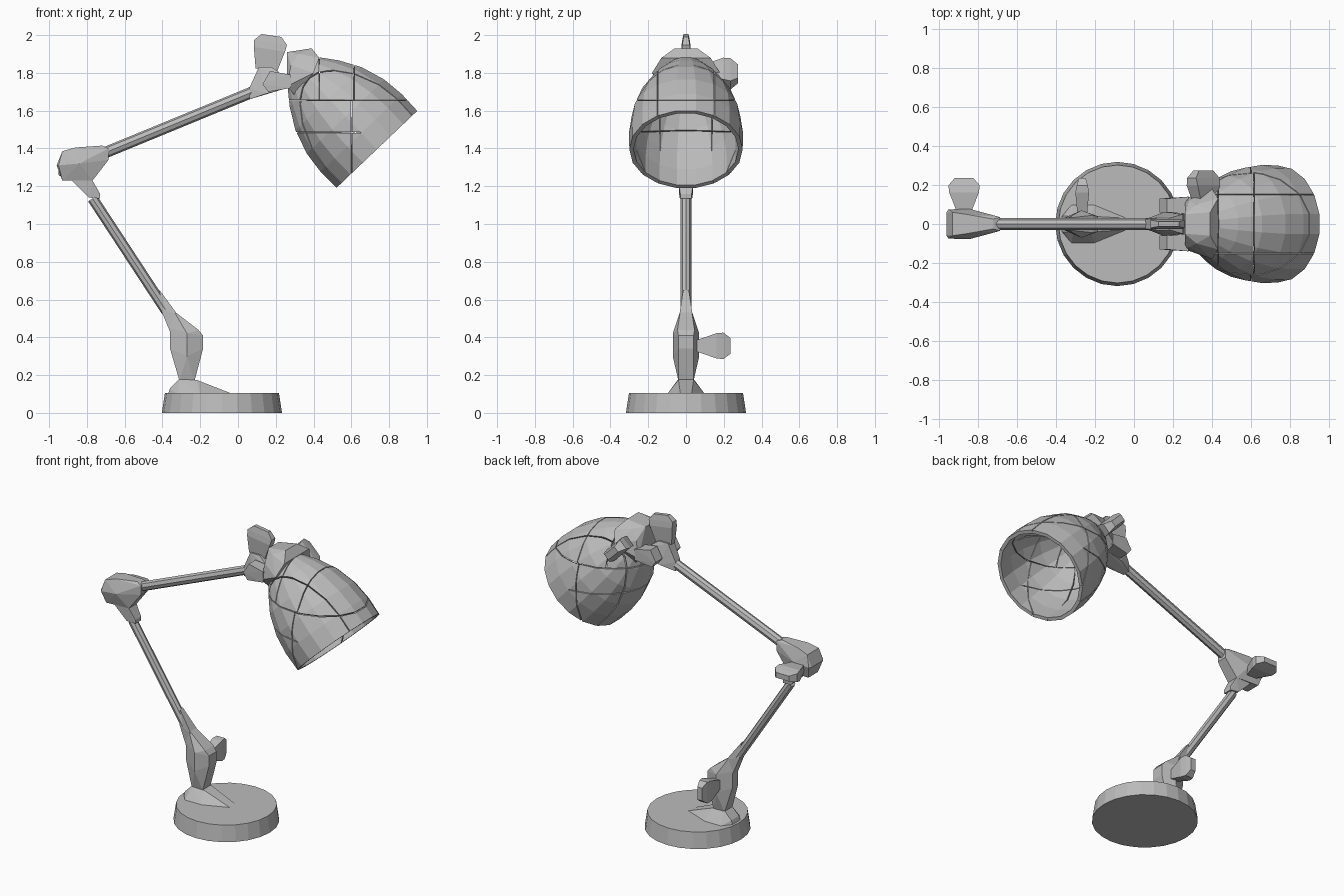
import bpy, bmesh, math
from mathutils import Vector

cube = bpy.data.objects.get("Cube")
if cube:
    bpy.data.objects.remove(cube)

grey = bpy.data.materials.new("plain grey")
grey.use_nodes = True
COLOUR = (0.5, 0.5, 0.5, 1)
grey.diffuse_color = COLOUR
grey.node_tree.nodes["Principled BSDF"].inputs["Base Color"].default_value = COLOUR


def finish(name, bm):
    bmesh.ops.recalc_face_normals(bm, faces=bm.faces)
    mesh = bpy.data.meshes.new(name)
    bm.to_mesh(mesh)
    bm.free()
    mesh.materials.append(grey)
    obj = bpy.data.objects.new(name, mesh)
    bpy.context.collection.objects.link(obj)
    return obj


def hull(name, points):
    """Faceted convex solid around the points."""
    bm = bmesh.new()
    for p in points:
        bm.verts.new(p)
    res = bmesh.ops.convex_hull(bm, input=bm.verts)
    loose = {v for v in res["geom_interior"] if isinstance(v, bmesh.types.BMVert)}
    bmesh.ops.delete(bm, geom=list(loose), context="VERTS")
    return finish(name, bm)


def block(name, profile, y=0):
    """Convex solid from (x, z, half width) points, mirrored across y."""
    return hull(name, [(x, y + s * w, z) for x, z, w in profile for s in (-1, 1)])


def ring(centre, axis, radius, sides):
    u = Vector((0, 1, 0))
    v = axis.cross(u).normalized()
    angles = [2 * math.pi * i / sides for i in range(sides)]
    return [centre + radius * (u * math.cos(a) + v * math.sin(a)) for a in angles]


def rod(name, a, b, radius):
    """Straight bar between two (x, z) points."""
    a, b = Vector((a[0], 0, a[1])), Vector((b[0], 0, b[1]))
    axis = (b - a).normalized()
    hull(name, ring(a, axis, radius, 8) + ring(b, axis, radius, 8))


def knob(name, origin, along, side, length, width, thick, stem=0.4):
    """Flat paddle-shaped wing nut."""
    o, a, s = Vector(origin), Vector(along).normalized(), Vector(side).normalized()
    n = a.cross(s)
    shape = ((0, stem, 0.7), (0.6, 0.95, 1), (0.8, 1, 0.8), (1, 0.6, 0.5))
    hull(name, [o + a * length * l + s * width * w * i + n * thick * t * j
                for l, w, t in shape for i in (-1, 1) for j in (-1, 1)])


# Base and foot
up = Vector((0, 0, 1))
hull("base", ring(Vector((-0.085, 0, 0)), up, 0.318, 24)
     + ring(Vector((-0.085, 0, 0.105)), up, 0.302, 24))
block("foot", [(-0.37, 0.1, 0.04), (-0.32, 0.1, 0.1), (-0.2, 0.1, 0.1), (-0.04, 0.105, 0.03),
               (-0.36, 0.13, 0.04), (-0.31, 0.18, 0.04), (-0.22, 0.175, 0.04)])

# Lower joint and arm
block("lower_joint", [(-0.31, 0.17, 0.04), (-0.23, 0.17, 0.04), (-0.36, 0.34, 0.03),
                      (-0.27, 0.3, 0.07), (-0.27, 0.42, 0.07), (-0.185, 0.34, 0.04),
                      (-0.185, 0.41, 0.04), (-0.21, 0.44, 0.045), (-0.36, 0.45, 0.03),
                      (-0.34, 0.54, 0.03)])
block("lower_socket", [(-0.36, 0.43, 0.03), (-0.32, 0.52, 0.035), (-0.41, 0.55, 0.025),
                       (-0.415, 0.65, 0.015), (-0.37, 0.57, 0.025)])
rod("lower_arm", (-0.77, 1.135), (-0.38, 0.54), 0.028)

# Elbow and upper arm
block("elbow_socket", [(-0.88, 1.23, 0.04), (-0.77, 1.23, 0.04), (-0.79, 1.14, 0.035),
                       (-0.73, 1.135, 0.03), (-0.73, 1.16, 0.03)])
block("elbow", [(-0.96, 1.31, 0.06), (-0.93, 1.385, 0.06), (-0.86, 1.405, 0.05),
                (-0.84, 1.32, 0.077), (-0.95, 1.31, 0.075), (-0.72, 1.415, 0.025),
                (-0.685, 1.4, 0.035), (-0.685, 1.34, 0.035), (-0.77, 1.23, 0.04),
                (-0.93, 1.23, 0.05)])
rod("upper_arm", (-0.71, 1.375), (0.08, 1.7), 0.03)

# Head bracket with fork
block("head_bracket", [(0.06, 1.66, 0.025), (0.06, 1.72, 0.025), (0.11, 1.83, 0.03),
                       (0.18, 1.83, 0.03), (0.25, 1.78, 0.05), (0.26, 1.72, 0.05),
                       (0.15, 1.69, 0.06)])
for name, y in (("left_prong", 0.095), ("right_prong", -0.095)):
    block(name, [(0.13, 1.74, 0.035), (0.17, 1.81, 0.035), (0.28, 1.79, 0.045),
                 (0.28, 1.72, 0.045), (0.16, 1.7, 0.035)], y)
block("neck", [(0.26, 1.91, 0.05), (0.32, 1.9, 0.1), (0.39, 1.93, 0.06), (0.43, 1.88, 0.13),
               (0.3, 1.68, 0.1), (0.26, 1.73, 0.13), (0.28, 1.84, 0.12), (0.4, 1.8, 0.18)])

# Wing nuts
knob("base_knob", (-0.265, 0.05, 0.355), (0, 1, 0), (0, 0, 1), 0.185, 0.07, 0.035)
knob("elbow_knob", (-0.87, 0.05, 1.29), (0, 1, 0), (1, 0, 0), 0.185, 0.08, 0.035)
knob("head_knob", (0.15, 0, 1.815), (0.15, 0, 1), (1, 0, -0.15), 0.185, 0.088, 0.025, 0.65)
knob("neck_knob", (0.355, 0.08, 1.795), (0, 1, 0), (1, 0, -1), 0.195, 0.085, 0.04)

# Lampshade surface, from rim to crown
rim, axis = Vector((0.735, 0, 1.395)), Vector((-0.69, 0, 0.724)).normalized()
bm = bmesh.new()
rows = []
for t, r in ((0, 0.3), (0.12, 0.302), (0.24, 0.288), (0.37, 0.246), (0.48, 0.182), (0.56, 0.12)):
    rows.append([bm.verts.new(p) for p in ring(rim + axis * t, axis, r, 18)])
for low, high in zip(rows, rows[1:]):
    for i in range(18):
        bm.faces.new((low[i - 1], low[i], high[i], high[i - 1]))
bm.faces.new(rows[-1])


def seam(direction, position, where, gap=0.0025):
    """Open a narrow straight gap through the faces chosen by where."""
    d = Vector(direction)
    for offset in (-gap, gap):
        faces = [f for f in bm.faces if where(f.calc_center_median())]
        geom = set(faces) | {e for f in faces for e in f.edges} | {v for f in faces for v in f.verts}
        bmesh.ops.bisect_plane(bm, geom=list(geom), plane_co=d * (position + offset), plane_no=d)
    slit = [f for f in bm.faces if where(f.calc_center_median())
            and abs(f.calc_center_median().dot(d) - position) < gap]
    bmesh.ops.delete(bm, geom=slit, context="FACES")


X, Y, Z = (1, 0, 0), (0, 1, 0), (0, 0, 1)
seam(Z, 1.655, lambda c: True)
seam(Z, 1.485, lambda c: c.x < 0.6)
seam(X, 0.43, lambda c: c.z > 1.655)
seam(X, 0.615, lambda c: c.z > 1.655)
seam(X, 0.6, lambda c: c.z < 1.655 and abs(c.y) > 0.15)
seam(Y, 0.15, lambda c: True)
seam(Y, -0.15, lambda c: True)

shade = finish("lampshade", bm)
solid = shade.modifiers.new("thickness", "SOLIDIFY")
solid.thickness = 0.022
solid.offset = -1
# Panels are separate shells, so turn every face outwards before thickening
centre = rim + axis * 0.2
for poly in shade.data.polygons:
    if poly.normal.dot(poly.center - centre) < 0:
        poly.flip()
